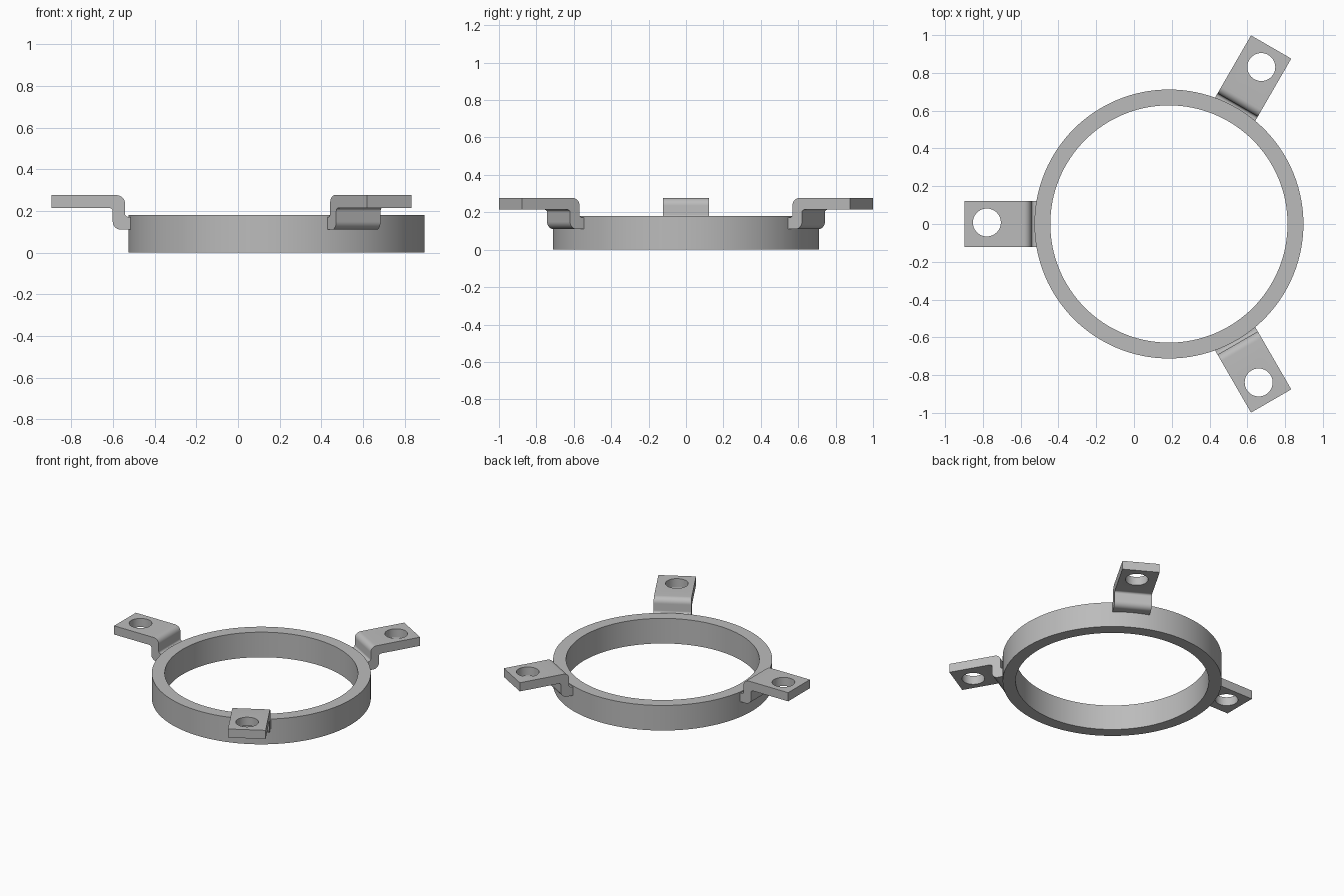
import bpy, bmesh
from math import sin, cos, pi, radians
from mathutils import Matrix, Vector

cube = bpy.data.objects.get("Cube")
if cube:
    bpy.data.objects.remove(cube, do_unlink=True)

CENTRE = Vector((0.185, 0, 0))
RING_OUT, RING_IN, RING_H = 0.712, 0.628, 0.18
HALF_W = 0.123                      # half width of a bracket

grey = bpy.data.materials.new("plain_grey")
grey.use_nodes = True
colour = (0.5, 0.5, 0.5, 1)
grey.diffuse_color = colour
grey.node_tree.nodes["Principled BSDF"].inputs["Base Color"].default_value = colour


def make_object(name, bm):
    bmesh.ops.recalc_face_normals(bm, faces=bm.faces)
    mesh = bpy.data.meshes.new(name)
    bm.to_mesh(mesh)
    bm.free()
    mesh.materials.append(grey)
    obj = bpy.data.objects.new(name, mesh)
    bpy.context.collection.objects.link(obj)
    return obj


def activate(obj):
    bpy.ops.object.select_all(action='DESELECT')
    obj.select_set(True)
    bpy.context.view_layer.objects.active = obj


def smooth(obj):
    activate(obj)
    bpy.ops.object.shade_smooth_by_angle(angle=radians(30))


def rounded(points, steps=8):
    """Outline with arcs at right-angled corners; each point is (r, z, radius)."""
    out = []
    for i, (r, z, rad) in enumerate(points):
        p = Vector((r, z))
        if not rad:
            out.append(p)
            continue
        a = (Vector(points[i - 1][:2]) - p).normalized() * rad
        b = (Vector(points[(i + 1) % len(points)][:2]) - p).normalized() * rad
        for k in range(steps + 1):
            t = k / steps * pi / 2
            out.append(p + a * (1 - sin(t)) + b * (1 - cos(t)))
    return out


# Ring: square section spun about the vertical axis
bm = bmesh.new()
section = [(RING_IN, 0), (RING_OUT, 0), (RING_OUT, RING_H), (RING_IN, RING_H)]
verts = [bm.verts.new((r, 0, z)) for r, z in section]
edges = [bm.edges.new((verts[i], verts[(i + 1) % 4])) for i in range(4)]
bmesh.ops.spin(bm, geom=verts + edges, cent=(0, 0, 0), axis=(0, 0, 1),
               angle=2 * pi, steps=128, use_merge=True)
bmesh.ops.remove_doubles(bm, verts=bm.verts, dist=1e-5)
ring = make_object("ring", bm)
ring.location = CENTRE
smooth(ring)

# Bracket: stepped strip with rounded bends, running outward along +x
outline = rounded([
    (0.70, 0.11, 0), (0.787, 0.11, 0.04), (0.787, 0.214, 0.015),
    (1.082, 0.214, 0), (1.082, 0.276, 0), (0.728, 0.276, 0.04),
    (0.728, 0.172, 0.015), (0.70, 0.172, 0)])
bm = bmesh.new()
face = bm.faces.new([bm.verts.new((p.x, -HALF_W, p.y)) for p in outline])
new = bmesh.ops.extrude_face_region(bm, geom=[face])["geom"]
bmesh.ops.translate(bm, vec=(0, 2 * HALF_W, 0),
                    verts=[g for g in new if isinstance(g, bmesh.types.BMVert)])
bracket = make_object("bracket_left_back", bm)

# Bolt hole through the bracket
bm = bmesh.new()
bmesh.ops.create_cone(bm, cap_ends=True, segments=48, radius1=0.074, radius2=0.074,
                      depth=0.3, matrix=Matrix.Translation((0.964, -0.008, 0.25)))
cutter = make_object("hole_cutter", bm)
cutter.hide_render = True
activate(bracket)
cut = bracket.modifiers.new("bolt_hole", 'BOOLEAN')
cut.operation = 'DIFFERENCE'
cut.solver = 'EXACT'
cut.object = cutter
bpy.ops.object.modifier_apply(modifier=cut.name)
bpy.data.objects.remove(cutter, do_unlink=True)
smooth(bracket)

# Three brackets spaced evenly round the ring
bracket.location = CENTRE
bracket.rotation_euler.z = radians(60)
for name, angle in (("bracket_right", 180), ("bracket_left_front", 300)):
    copy = bracket.copy()
    copy.name = name
    copy.rotation_euler.z = radians(angle)
    bpy.context.collection.objects.link(copy)
